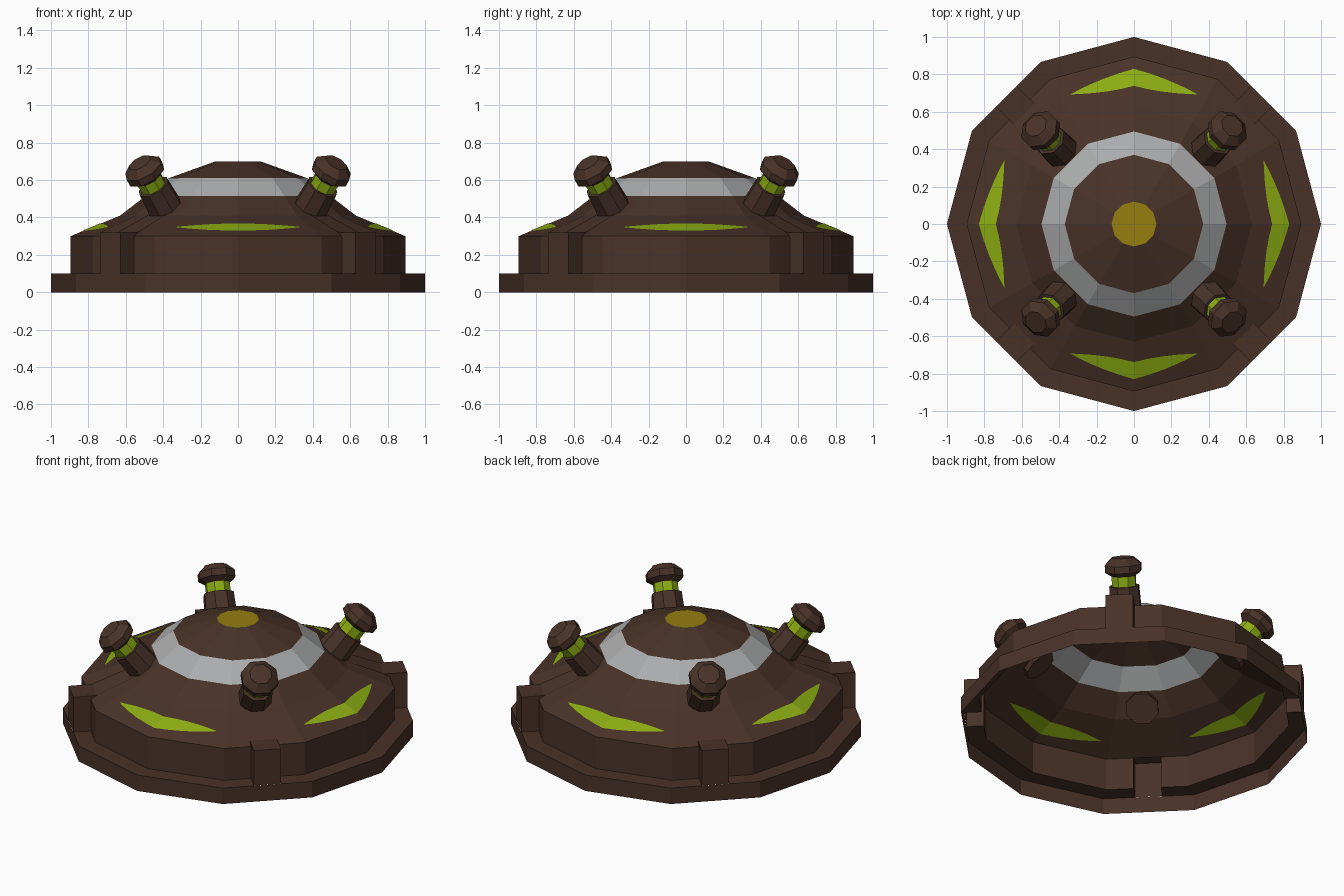
import bpy, bmesh, math
from mathutils import Vector, Matrix

if "Cube" in bpy.data.objects:
    bpy.data.objects.remove(bpy.data.objects["Cube"])


def material(name, rgb):
    m = bpy.data.materials.new(name)
    m.diffuse_color = (*rgb, 1)
    m.use_nodes = True
    m.node_tree.nodes["Principled BSDF"].inputs["Base Color"].default_value = m.diffuse_color
    return m


BROWN = material("dark brown", (0.066, 0.032, 0.021))
GREEN = material("lime green", (0.262, 0.415, 0.006))
SILVER = material("silver grey", (0.41, 0.415, 0.42))
GOLD = material("dull gold", (0.30, 0.205, 0.005))
HW = 0.078  # half width of the corner ribs


def finish(name, bm, mats):
    mesh = bpy.data.meshes.new(name)
    bm.to_mesh(mesh)
    bm.free()
    for m in mats:
        mesh.materials.append(m)
    ob = bpy.data.objects.new(name, mesh)
    bpy.context.collection.objects.link(ob)
    return ob


def lathe(bm, profile, sides, mats, cap_top=None, cap_bottom=None):
    """Flat-sided turned shape; mats gives a material index per band."""
    rings = []
    for r, z in profile:
        rings.append([bm.verts.new((r * math.cos(math.tau * i / sides),
                                    r * math.sin(math.tau * i / sides), z))
                      for i in range(sides)])
    for a, b, m in zip(rings, rings[1:], mats):
        for i in range(sides):
            j = (i + 1) % sides
            bm.faces.new((a[i], a[j], b[j], b[i])).material_index = m
    if cap_top is not None:
        bm.faces.new(rings[-1]).material_index = cap_top
    if cap_bottom is not None:
        bm.faces.new(rings[0][::-1]).material_index = cap_bottom


# Dome shell, open underneath, with silver band and gold cap
bm = bmesh.new()
lathe(bm, [(1, 0), (1, .1), (.895, .1), (.895, .3), (.63, .41), (.495, .514),
           (.37, .61), (.12, .7)], 12, [0, 0, 0, 0, 0, 1, 0], cap_top=2)
# Cut slots in the side wall where the ribs stand
for ang in (45, 135):
    t = Vector((-math.sin(math.radians(ang)), math.cos(math.radians(ang)), 0))
    for s in (-HW, HW):
        bmesh.ops.bisect_plane(bm, geom=bm.verts[:] + bm.edges[:] + bm.faces[:],
                               plane_co=t * s, plane_no=t)
    slot = [f for f in bm.faces
            if abs(f.calc_center_median().dot(t)) < HW - .01
            and .06 < f.calc_center_median().z < .305]
    bmesh.ops.delete(bm, geom=slot, context='FACES')
finish("dome_shell", bm, [BROWN, SILVER, GOLD])


def make_rib(name, ang):
    bm = bmesh.new()
    # front, top and the strip running up the dome
    path = [(.965, .1, HW), (.965, .32, HW), (.83, .321, HW), (.605, .417, .065)]
    rows = [[bm.verts.new((r, s * w, z)) for s in (-1, 1)] for r, z, w in path]
    for a, b in zip(rows, rows[1:]):
        bm.faces.new((a[0], a[1], b[1], b[0]))
    # side cheeks
    for k, s in enumerate((-1, 1)):
        low = [bm.verts.new((.865, s * HW, z)) for z in (.3, .1)]
        loop = [rows[0][k], rows[1][k], rows[2][k]] + low
        bm.faces.new(loop if s < 0 else loop[::-1])
    bmesh.ops.recalc_face_normals(bm, faces=bm.faces[:])
    bm.transform(Matrix.Rotation(math.radians(ang), 4, 'Z'))
    finish(name, bm, [BROWN])


def make_knob(name, ang):
    # stem, green neck and bevelled head, square to the dome slope
    bm = bmesh.new()
    lathe(bm, [(.098, -.03), (.09, .14), (.073, .14), (.073, .2), (.11, .225),
               (.11, .265), (.065, .305)], 8, [0, 0, 1, 0, 0, 0],
          cap_top=0, cap_bottom=0)
    bm.transform(Matrix.Rotation(math.radians(ang), 4, 'Z')
                 @ Matrix.Translation((.553, 0, .454))
                 @ Matrix.Rotation(math.radians(38.5), 4, 'Y')
                 @ Matrix.Rotation(math.pi / 8, 4, 'Z'))
    finish(name, bm, [BROWN, GREEN])


def make_light(name, ang):
    # lens-shaped plate following the lower dome slope, on both skins
    bm = bmesh.new()
    for dz in (.003, -.003):
        rows = []
        for d in (-26, -23, -18, -12, -6, 0, 6, 12, 18, 23, 26):
            half = .045 * (1 - (d / 26) ** 2) + .0005
            a = math.radians(ang + d)
            flat = math.cos(math.radians(15)) / math.cos(math.radians((ang + d) % 30 - 15))
            rows.append([bm.verts.new((p * flat * math.cos(a), p * flat * math.sin(a),
                                       .3 + (.895 - p) * .415 + dz))
                         for p in (.784 + half, .784 - half)])
        for a, b in zip(rows, rows[1:]):
            f = (a[0], b[0], b[1], a[1])
            bm.faces.new(f if dz > 0 else f[::-1])
    finish(name, bm, [GREEN])


# Four ribs with knobs on the diagonals, four lights between them
for i in range(4):
    make_rib(f"rib_{i + 1}", 45 + 90 * i)
    make_knob(f"knob_{i + 1}", 45 + 90 * i)
    make_light(f"light_{i + 1}", 90 * i)
